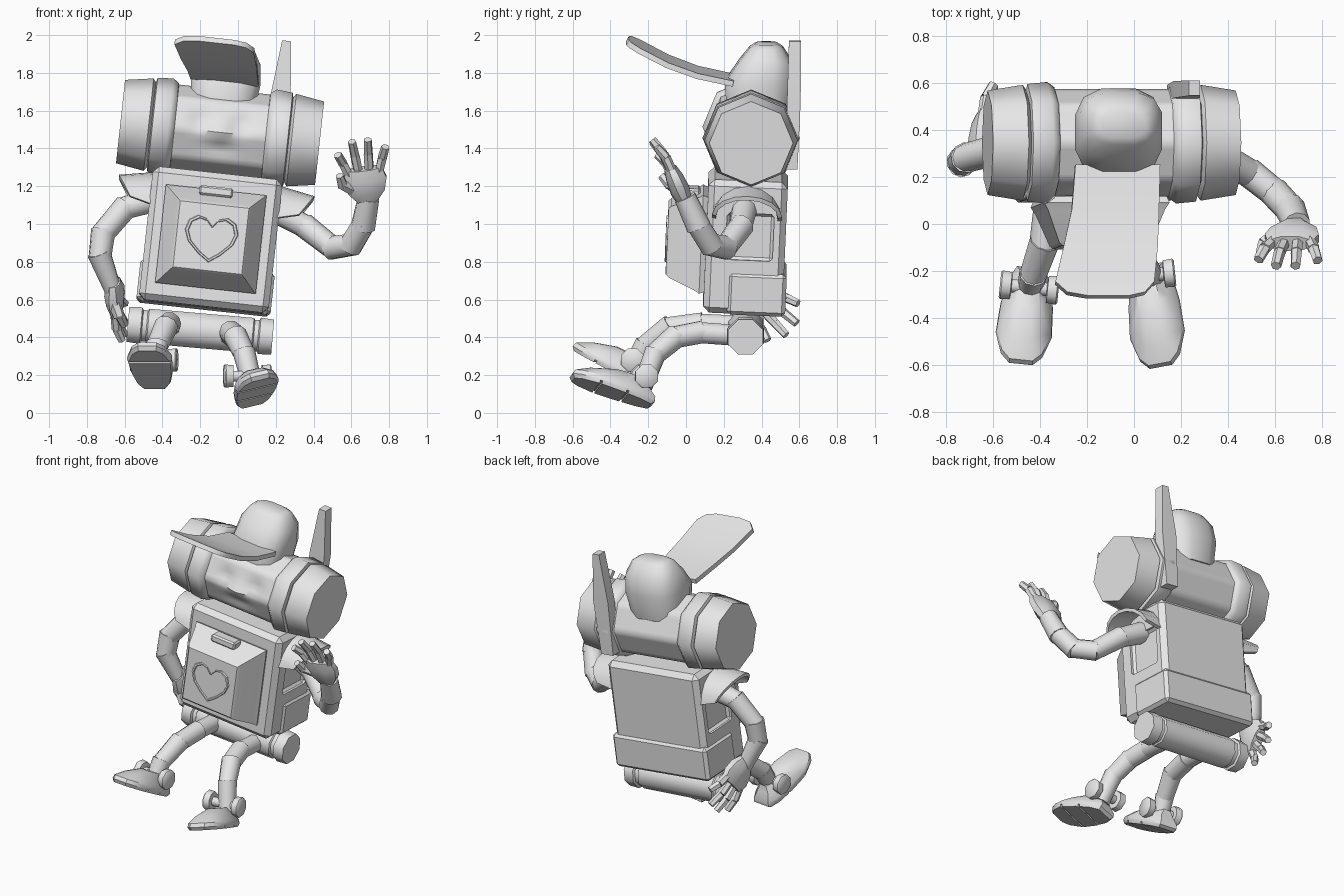
import bpy, bmesh, math
from mathutils import Matrix, Vector

if "Cube" in bpy.data.objects:
    bpy.data.objects.remove(bpy.data.objects["Cube"])

mat = bpy.data.materials.new("plain_grey")
mat.diffuse_color = (0.8, 0.8, 0.8, 1)
mat.use_nodes = True
mat.node_tree.nodes["Principled BSDF"].inputs["Base Color"].default_value = mat.diffuse_color
pi = math.pi


def rot(deg, axis):
    return Matrix.Rotation(math.radians(deg), 4, axis)


def add_rings(bm, rings):
    """Skin a list of equal-length point rings and close both ends."""
    vs = [[bm.verts.new(p) for p in r] for r in rings]
    n = len(vs[0])
    for a, b in zip(vs, vs[1:]):
        for i in range(n):
            bm.faces.new((a[i], a[(i + 1) % n], b[(i + 1) % n], b[i]))
    bm.faces.new(vs[0])
    bm.faces.new(vs[-1])


def finish(name, bm, M=Matrix(), angle=50, solid=0, cutters=()):
    if not solid:
        bmesh.ops.recalc_face_normals(bm, faces=bm.faces)
    me = bpy.data.meshes.new(name)
    bm.to_mesh(me)
    bm.free()
    o = bpy.data.objects.new(name, me)
    bpy.context.collection.objects.link(o)
    me.materials.append(mat)
    o.matrix_world = M
    bpy.context.view_layer.update()
    bpy.ops.object.select_all(action='DESELECT')
    o.select_set(True)
    bpy.context.view_layer.objects.active = o
    if solid:
        m = o.modifiers.new("thickness", 'SOLIDIFY')
        m.thickness, m.offset = solid, 0
    for c in cutters:
        m = o.modifiers.new("cut", 'BOOLEAN')
        m.object, m.operation, m.solver = c, 'DIFFERENCE', 'EXACT'
    for m in list(o.modifiers):
        bpy.ops.object.modifier_apply(modifier=m.name)
    bpy.ops.object.shade_smooth_by_angle(angle=math.radians(angle))
    for c in cutters:
        bpy.data.objects.remove(c)
    return o


def loft(name, rings, M=Matrix(), **kw):
    bm = bmesh.new()
    add_rings(bm, rings)
    return finish(name, bm, M, **kw)


def box(name, c, s, M, bevel=0, **kw):
    bm = bmesh.new()
    bmesh.ops.create_cube(bm, size=1, matrix=Matrix.Translation(c) @ Matrix.Diagonal((*s, 1)))
    if bevel:
        bmesh.ops.bevel(bm, geom=bm.edges[:], offset=bevel, segments=1, affect='EDGES')
    return finish(name, bm, M, angle=30, **kw)


def xring(x, r, n=8, ph=0):
    return [(x, r * math.sin(2 * pi * i / n + ph), r * math.cos(2 * pi * i / n + ph)) for i in range(n)]


def seg(bm, a, b, r0, r1, n=10):
    a, b = Vector(a), Vector(b)
    q = (b - a).to_track_quat('Z', 'Y')
    add_rings(bm, [[p + q @ Vector((r * math.cos(2 * pi * i / n), r * math.sin(2 * pi * i / n), 0))
                    for i in range(n)] for p, r in ((a, r0), (b, r1))])


def limb(name, pts, radii):
    bm = bmesh.new()
    for a, b, r0, r1 in zip(pts, pts[1:], radii, radii[1:]):
        a, b = Vector(a), Vector(b)
        seg(bm, a - (b - a).normalized() * 0.02, b + (b - a).normalized() * 0.012, r0, r1 * 0.94)
    return finish(name, bm)


BODY = Matrix.Translation((-.145, .315, .91)) @ rot(6.3, 'Y') @ rot(-2.5, 'X')
HEAD = Matrix.Translation((-.095, .345, 1.485)) @ rot(6.2, 'Y')

# body box with a recess on each flank
cut = [box("recess_cutter", (s * .35, .02, .06), (.07, .25, .25), BODY, .015) for s in (-1, 1)]
box("body", (0, 0, 0), (.69, .42, .71), BODY, .032, cutters=cut)
box("lower_back_band", (0, .07, -.245), (.715, .31, .225), BODY, .02)

# front pocket, tab and heart outline
def rect(w, h, y):
    return [(-w, y, -h), (w, y, -h), (w, y, h), (-w, y, h)]

loft("front_pocket", [rect(.25, .245, -.19), rect(.268, .262, -.235), rect(.25, .245, -.265),
                      rect(.197, .19, -.40), rect(.183, .176, -.415)], BODY, angle=25)
box("pocket_tab", (0, -.29, .25), (.18, .08, .05), BODY, .01)
half = [(0, .06), (.035, .1), (.08, .112), (.125, .085), (.142, .03), (.12, -.03), (.06, -.09), (0, -.132)]
heart = half + [(-x, z) for x, z in half[-2:0:-1]]
bm = bmesh.new()
loops = [[bm.verts.new((x * k, y, z * k)) for x, z in heart]
         for k, y in ((1, -.414), (.97, -.423), (.89, -.423), (.86, -.414))]
for a, b in zip(loops, loops[1:]):
    for i in range(len(heart)):
        j = (i + 1) % len(heart)
        bm.faces.new((a[i], a[j], b[j], b[i]))
finish("heart_outline", bm, BODY, angle=20)

# arched shoulder pads
for s, side in ((-1, "left"), (1, "right")):
    bm = bmesh.new()
    arcs = [k * pi / 8 for k in range(9)]
    rows = [[bm.verts.new((s * .33, .175 * math.cos(a), .15 + .17 * math.sin(a))) for a in arcs],
            [bm.verts.new((s * (.45 + .07 * math.sin(a)), .175 * math.cos(a), .18 + .105 * math.sin(a)))
             for a in arcs]]
    for i in range(8):
        bm.faces.new((rows[0][i], rows[0][i + 1], rows[1][i + 1], rows[1][i]))
    finish(side + "_shoulder_pad", bm, BODY, solid=.022, angle=40)

# barrel head with a softly modelled face
def bump(x, z, cx, cz, sx, sz):
    return math.exp(-((x - cx) / sx) ** 2 - ((z - cz) / sz) ** 2)

rings = []
for i in range(29):
    x = -.28 + .02 * i
    ring = []
    for k in range(48):
        a = 2 * pi * k / 48
        r = .228 * math.cos(pi / 8) / math.cos(a % (pi / 4) - pi / 8)
        y, z = r * math.sin(a), r * math.cos(a)
        if y < 0:
            y -= .018 * bump(x, z, 0, -.01, .06, .05) - .015 * bump(x, z, 0, -.085, .1, .025)
            y += .022 * (bump(x, z, .11, .05, .06, .05) + bump(x, z, -.11, .05, .06, .05))
        ring.append((x, y, z))
    rings.append(ring)
loft("head_barrel", rings, HEAD)
for s, side in ((-1, "left"), (1, "right")):
    loft(side + "_head_cap", [xring(s * x, r) for x, r in ((.53, .222), (.38, .246), (.365, .225))], HEAD)
    loft(side + "_head_band", [xring(s * x, r) for x, r in
                               ((.37, .21), (.36, .25), (.275, .258), (.245, .236), (.235, .2))], HEAD)

# ear blade behind the right band
loft("ear_blade", [[(.298 - w, y0, z), (.298 + w, y0, z), (.298 + w, y1, z), (.298 - w, y1, z)]
                   for z, w, y0, y1 in ((-.16, .045, .18, .245), (.2, .056, .19, .262), (.52, .024, .2, .265))],
     HEAD, angle=20)

# cap crown
def oval(z, w, y0, y1):
    pts = []
    for k in range(12):
        c, s = math.cos(pi * (k + .5) / 6), math.sin(pi * (k + .5) / 6)
        pts.append((w * math.copysign(abs(c) ** .7, c), (y0 + y1) / 2 + (y1 - y0) / 2 * math.copysign(abs(s) ** .7, s), z))
    return pts

loft("cap_crown", [oval(*p) for p in ((.1, .17, -.13, .2), (.27, .19, -.145, .235), (.38, .178, -.07, .218),
                                      (.455, .135, -.01, .17), (.475, .1, .02, .14))], HEAD, angle=40)

# upturned cap brim
bm = bmesh.new()
rows = []
for y, xl, xr, z in ((.25, -.25, .11, 1.765), (.06, -.265, .105, 1.805), (-.1, -.3, .1, 1.862),
                     (-.25, -.335, .085, 1.938), (-.295, -.285, .045, 1.962), (-.31, -.2, -.02, 1.97)):
    xs = [xl + (xr - xl) * t / 6 for t in range(7)]
    rows.append([bm.verts.new((x, y, z - .11 * (x + .1))) for x in xs])
for a, b in zip(rows, rows[1:]):
    for i in range(6):
        bm.faces.new((a[i], b[i], b[i + 1], a[i + 1]))
finish("cap_brim", bm, solid=.03, angle=40)

# rolled bundle under the body
prof = [(.385, .1), (.315, .105), (.308, .09), (.285, .09), (.278, .1)]
loft("hip_roll", [xring(-x, r, 8, pi / 8) for x, r in prof] + [xring(x, r, 8, pi / 8) for x, r in prof[::-1]],
     Matrix.Translation((-.2, .315, .435)) @ rot(5, 'Y'))

# arms
limb("left_arm", [(-.44, .33, 1.13), (-.60, .31, 1.085), (-.715, .28, .95), (-.73, .265, .83), (-.665, .31, .66)],
     [.07, .066, .066, .064, .05])
limb("right_arm", [(.18, .31, 1.08), (.36, .29, .985), (.50, .21, .875), (.60, .13, .89), (.665, .06, 1.0), (.69, 0, 1.13)],
     [.07, .066, .064, .064, .066, .062])

# hands with four fingers and a thumb
def hand(name, origin, along, back, thumb):
    z = Vector(along).normalized()
    y = Vector(back)
    y = (y - z * y.dot(z)).normalized()
    x = y.cross(z)
    M = Matrix((x, y, z)).transposed().to_4x4()
    M.translation = origin
    bm = bmesh.new()
    add_rings(bm, [[(w * math.cos(pi * (k + .5) / 4), d * math.sin(pi * (k + .5) / 4), h) for k in range(8)]
                   for h, w, d in ((-.02, .045, .04), (.05, .105, .055), (.12, .125, .05), (.18, .105, .036))])
    for bx, tx, tz in ((-.08, -.125, .29), (-.028, -.042, .355), (.028, .042, .355), (.08, .13, .30)):
        b, t = Vector((bx, 0, .15)), Vector((tx, -.025, tz))
        m = b.lerp(t, .55) + Vector((0, .012, 0))
        seg(bm, b, m, .025, .026, 6)
        seg(bm, m, t, .025, .022, 6)
    seg(bm, (thumb * .06, 0, .06), (thumb * .125, -.03, .12), .035, .03, 6)
    seg(bm, (thumb * .12, -.03, .11), (thumb * .13, -.05, .18), .029, .022, 6)
    finish(name, bm, M, angle=35)

hand("right_hand", (.685, -.01, 1.13), (-.04, -.14, .31), (0, 1, 0), -1)
hand("left_hand", (-.66, .30, .68), (.03, .22, -.2), (-1, 0, .1), 1)

# legs
limb("left_leg", [(-.36, .27, .46), (-.365, .07, .47), (-.385, -.09, .45), (-.43, -.22, .35), (-.445, -.28, .24)],
     [.058, .062, .064, .06, .056])
limb("right_leg", [(-.04, .27, .41), (-.035, .07, .425), (-.01, -.06, .40), (.035, -.165, .31), (.075, -.225, .15)],
     [.058, .062, .064, .06, .056])

# boots with grooved soles and ankle wheels
outline = [(0, .06), (-.06, .09), (-.18, .112), (-.32, .12), (-.42, .088), (-.46, .05)]
sole = [(w, y) for y, w in outline] + [(-w, y) for y, w in outline[::-1]]
for side, heel, pitch, yaw, roll, hub in (("left", (-.44, -.2, .12), -28, -6, 0, (-.445, -.27, .28)),
                                          ("right", (.075, -.18, .03), -19, 6, -14, (.05, -.22, .195))):
    F = Matrix.Translation(heel) @ rot(yaw, 'Z') @ rot(pitch, 'X') @ rot(roll, 'Y')
    cut = [box("groove_cutter", (0, y, 0), (.4, .012, .03), F) for y in (-.16, -.31)]
    loft(side + "_boot", [[(x * k, cy + (y - cy) * k, z) for x, y in sole] for k, z, cy in
                          ((.93, 0, -.22), (1, .02, -.22), (.97, .045, -.22), (.72, .085, -.17), (.4, .125, -.12))],
         F, angle=35, cutters=cut)
    W = Matrix.Translation(hub) @ rot(yaw, 'Z')
    for s in (-1, 1):
        loft(side + "_ankle_wheel", [xring(s * x, r, 8, pi / 8) for x, r in
                                     ((0, .03), (.075, .03), (.078, .062), (.118, .066), (.125, .058))], W, angle=50)
